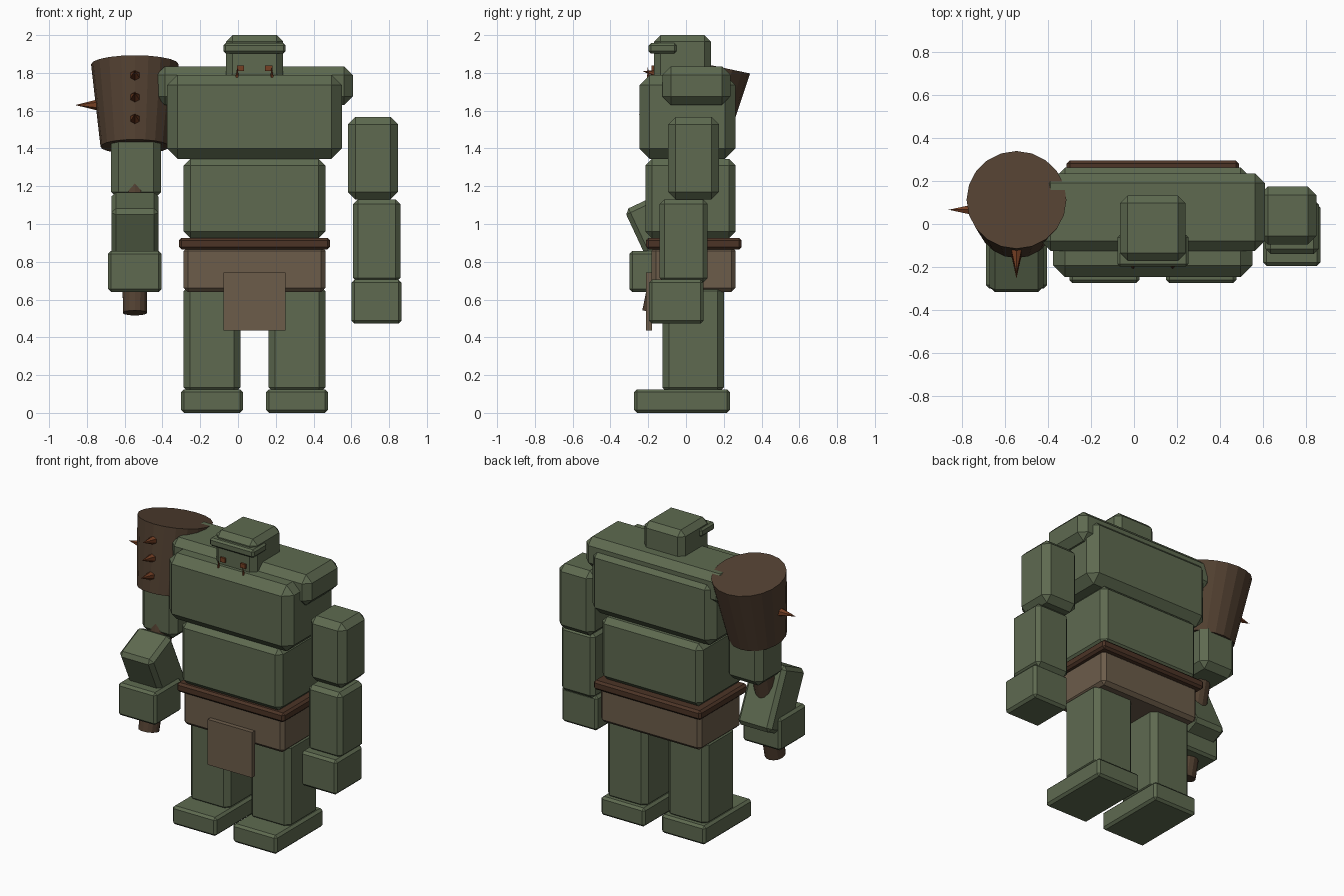
import bpy, bmesh, math
from mathutils import Vector, Matrix

if "Cube" in bpy.data.objects:
    bpy.data.objects.remove(bpy.data.objects["Cube"])


def material(name, rgb):
    m = bpy.data.materials.new(name)
    lin = [((c / 255 + 0.055) / 1.055) ** 2.4 for c in rgb]
    m.diffuse_color = (*lin, 1)
    m.use_nodes = True
    m.node_tree.nodes["Principled BSDF"].inputs["Base Color"].default_value = m.diffuse_color
    return m


GREEN = material("green skin", (94, 106, 80))
CLOTH = material("tan cloth", (108, 92, 74))
WOOD = material("dark wood", (82, 64, 49))
LEATHER = material("belt leather", (76, 52, 38))
RUST = material("rust red", (118, 64, 36))
CX = 0.0875  # centre line of the body


def finish(name, bm, mat):
    me = bpy.data.meshes.new(name)
    bm.to_mesh(me)
    bm.free()
    me.materials.append(mat)
    ob = bpy.data.objects.new(name, me)
    bpy.context.collection.objects.link(ob)
    return ob


def box(name, x, y, z, bevel, mat=GREEN, tilt=0):
    """Chamfered box from (min, max) ranges, tilted about x."""
    bm = bmesh.new()
    bmesh.ops.create_cube(bm, size=1)
    bmesh.ops.scale(bm, vec=(x[1] - x[0], y[1] - y[0], z[1] - z[0]), verts=bm.verts)
    if bevel:
        bmesh.ops.bevel(bm, geom=bm.edges[:], offset=bevel, segments=1,
                        affect='EDGES', clamp_overlap=True)
    ob = finish(name, bm, mat)
    ob.location = (sum(x) / 2, sum(y) / 2, sum(z) / 2)
    ob.rotation_euler.x = math.radians(tilt)
    return ob


def cone(name, p, q, r1, r2, sides, mat):
    """Cone or cylinder running from point p to point q."""
    p, q = Vector(p), Vector(q)
    bm = bmesh.new()
    bmesh.ops.create_cone(bm, cap_ends=True, segments=sides, radius1=r1,
                          radius2=r2, depth=(q - p).length)
    rot = (q - p).to_track_quat('Z', 'Y').to_matrix().to_4x4()
    bmesh.ops.transform(bm, matrix=Matrix.Translation((p + q) / 2) @ rot, verts=bm.verts)
    return finish(name, bm, mat)


def mid(half, centre=CX):
    return (centre - half, centre + half)


# head and brow
box("head", mid(0.152), (-0.17, 0.132), (1.70, 2.0), 0.035)
box("brow", mid(0.165), (-0.198, -0.05), (1.903, 1.957), 0.012)

# torso
box("shoulders", mid(0.52), (-0.125, 0.235), (1.63, 1.835), 0.045)
box("chest", mid(0.463), (-0.247, 0.262), (1.345, 1.79), 0.055)
box("belly", mid(0.375), (-0.215, 0.262), (0.925, 1.345), 0.035)

# belt and loincloth
box("belt", mid(0.40), (-0.212, 0.295), (0.865, 0.927), 0.014, LEATHER)
box("loincloth", mid(0.375), (-0.182, 0.262), (0.64, 0.88), 0.022, CLOTH)
box("front_flap", mid(0.165), (-0.212, -0.18), (0.437, 0.742), 0, CLOTH)

# paired parts
for s, side in ((-1, "right"), (1, "left")):
    leg_x = CX + s * 0.225
    box(side + "_leg", mid(0.15, leg_x), (-0.125, 0.2), (0.10, 0.68), 0.034)
    box(side + "_foot", mid(0.163, leg_x), (-0.275, 0.232), (0, 0.125), 0.015)
    box(side + "_upper_arm", mid(0.133, CX + s * 0.627), (-0.095, 0.175), (1.13, 1.567), 0.04)
    box(side + "_eye", mid(0.019, CX + s * 0.075), (-0.183, -0.16), (1.81, 1.84), 0, RUST)
    cone(side + "_tusk", (CX + s * 0.094, -0.195, 1.75), (CX + s * 0.09, -0.203, 1.83),
         0.014, 0, 6, RUST)

# hanging left arm
box("left_forearm", (0.61, 0.86), (-0.14, 0.115), (0.69, 1.13), 0.025)
box("left_hand", (0.60, 0.866), (-0.195, 0.092), (0.472, 0.705), 0.016)

# bent right arm gripping the club
box("right_forearm", mid(0.125, -0.546), (-0.25, 0.0), (0.725, 1.145), 0.025, tilt=25)
box("right_hand", mid(0.142, -0.546), (-0.30, -0.018), (0.64, 0.858), 0.016)

# club: tilted axis through the right hand
AX = Vector((0, math.sin(math.radians(12)), math.cos(math.radians(12))))
TOP = Vector((-0.546, 0.112, 1.845))
HEAD = 0.445
cone("club_handle", TOP - AX * 1.345, TOP - AX * 0.3, 0.065, 0.075, 14, WOOD)
cone("club_head", TOP - AX * HEAD, TOP, 0.182, 0.232, 20, WOOD)

# spikes on the club head
for i, (d, direction) in enumerate(((0.105, (0, -1, 0)), (0.22, (0, -1, 0)),
                                    (0.335, (0, -1, 0)), (0.22, (-1, 0, 0)))):
    out = Vector(direction)
    out = (out - AX * out.dot(AX)).normalized()
    r = 0.232 - 0.05 * d / HEAD
    base = TOP - AX * d - Vector((0, 0, 0.0))
    cone("club_spike_%d" % (i + 1), base + out * (r - 0.03), base + out * (r + 0.108),
         0.034, 0, 6, RUST)
